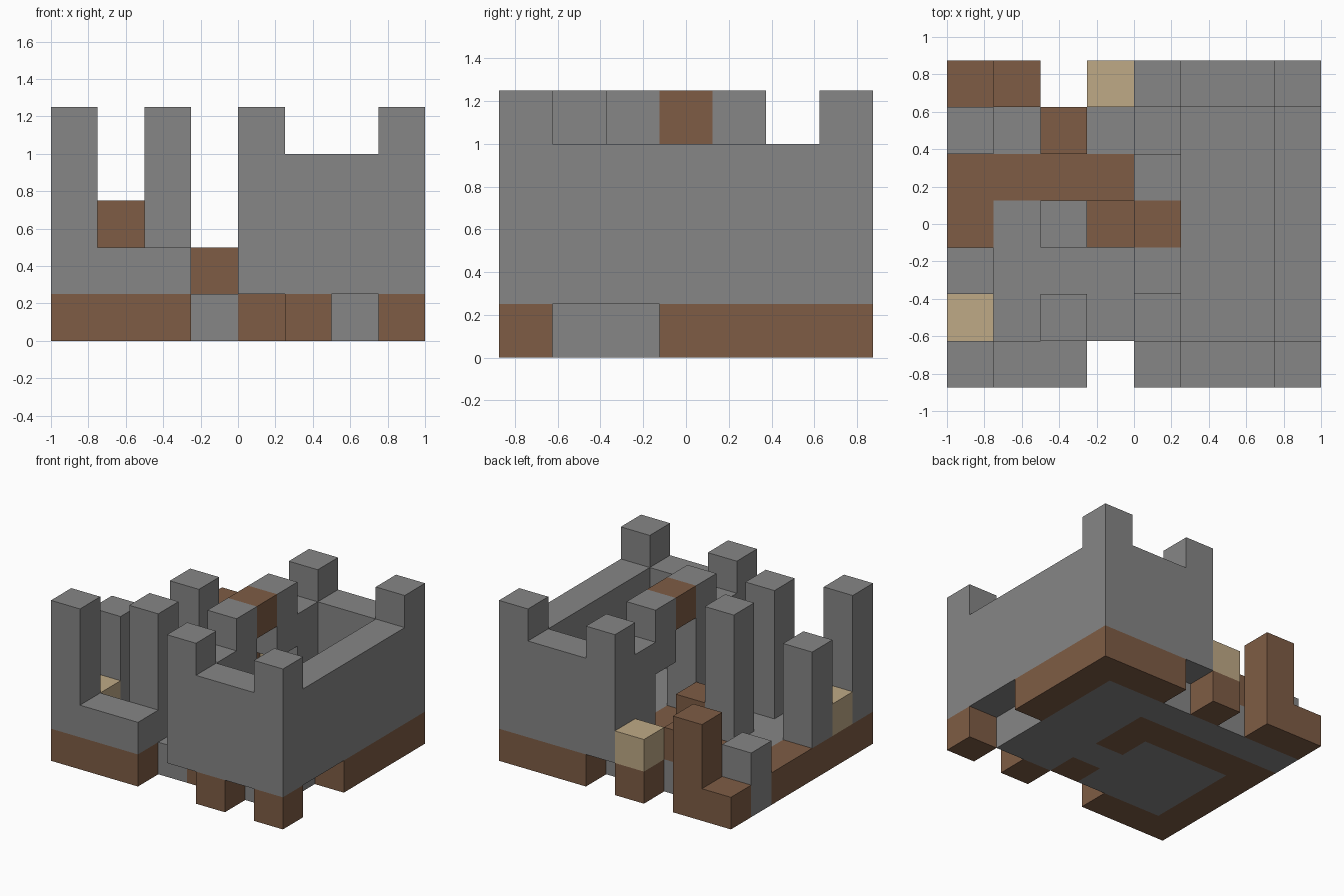
import bpy
import bmesh
from mathutils import Vector

CELL = 0.25
ORIGIN = Vector((-1.0, -0.875, 0.0))

cube = bpy.data.objects.get("Cube")
if cube:
    bpy.data.objects.remove(cube, do_unlink=True)


def make_material(name, rgb):
    mat = bpy.data.materials.new(name)
    mat.use_nodes = True
    mat.diffuse_color = (*rgb, 1)
    mat.node_tree.nodes["Principled BSDF"].inputs["Base Color"].default_value = (*rgb, 1)
    return mat


stone = make_material("grey stone", (0.24, 0.24, 0.24))
earth = make_material("brown earth", (0.21, 0.108, 0.059))
sand = make_material("pale sand", (0.52, 0.40, 0.24))

cells = {}   # cell -> part name
parts = {}   # part name -> material


def block(part, mat, x, y, z):
    """Fill inclusive cell ranges; later blocks replace earlier ones."""
    parts[part] = mat
    spans = [range(a[0], a[-1] + 1) for a in (x, y, z)]
    for i in spans[0]:
        for j in spans[1]:
            for k in spans[2]:
                cells[i, j, k] = part


def carve(x, y, z):
    for i in range(x[0], x[-1] + 1):
        for j in range(y[0], y[-1] + 1):
            for k in range(z[0], z[-1] + 1):
                cells.pop((i, j, k), None)


# Ground slab with brown edging and path
block("floor_slab", stone, (0, 6), (1, 5), (0,))
block("brown_path", earth, (0, 2), (0,), (0,))
block("brown_path", earth, (0,), (0, 4), (0,))
block("brown_path", earth, (0, 4), (4,), (0,))
block("brown_path", earth, (4,), (3,), (0,))
block("brown_path", earth, (4,), (1,), (0,))

# Brown footings under the keep
block("keep_footing", earth, (5, 7), (6,), (0,))
block("keep_footing", earth, (7,), (3, 6), (0,))
for x in (5, 7):
    block("front_footing", earth, (x,), (0,), (0,))

# Keep walls around an open court
for y in (0, 6):
    block("keep_walls", stone, (4, 7), (y,), (1, 3))
for x in (4, 7):
    block("keep_walls", stone, (x,), (0, 6), (1, 3))

# Corner battlements and gate top
for x in (4, 7):
    for y in (0, 6):
        block("corner_battlements", stone, (x,), (y,), (4,))
for y in (2, 4):
    block("gate_battlements", stone, (4,), (y,), (4,))
block("gate_lintel", earth, (4,), (3,), (4,))
carve((4,), (3,), (1, 3))
carve((4,), (4,), (1, 2))

# Ruined outer wall and pillars
block("low_front_wall", stone, (0, 2), (0,), (1,))
block("corner_pillar", stone, (0,), (0,), (1, 4))
block("side_pillar", stone, (0,), (2,), (1, 3))
for y in (1, 3):
    block("yard_pillars", stone, (2,), (y,), (1, 4))
block("back_stub", stone, (0,), (5,), (0, 1))

# Loose brown and sand blocks
block("sand_block_side", sand, (0,), (1,), (1,))
block("back_post_base", earth, (3,), (6,), (0,))
block("sand_block_back", sand, (3,), (6,), (1,))
block("back_step", earth, (0, 1), (6,), (0,))
block("back_step", earth, (1,), (6,), (1, 2))
block("yard_crate", earth, (2,), (5,), (1,))
block("gate_crate", earth, (3,), (3,), (1,))


def build(part, mat):
    """Mesh the exposed faces of a part and merge the flat areas."""
    bm = bmesh.new()
    for cell in [c for c, p in cells.items() if p == part]:
        mid = Vector(cell) + Vector((0.5, 0.5, 0.5))
        for axis in range(3):
            for sign in (-1, 1):
                n = Vector((0, 0, 0))
                n[axis] = sign
                if tuple(int(a + b) for a, b in zip(cell, n)) in cells:
                    continue
                u = Vector((0, 0, 0))
                u[(axis + 1) % 3] = 0.5
                v = n.cross(u)
                corners = (-u - v, u - v, u + v, v - u)
                bm.faces.new([bm.verts.new(ORIGIN + CELL * (mid + n / 2 + c))
                              for c in corners])
    bmesh.ops.remove_doubles(bm, verts=bm.verts[:], dist=0.001)
    bmesh.ops.dissolve_limit(bm, angle_limit=0.01, verts=bm.verts[:], edges=bm.edges[:])
    mesh = bpy.data.meshes.new(part)
    bm.to_mesh(mesh)
    bm.free()
    mesh.materials.append(mat)
    bpy.context.scene.collection.objects.link(bpy.data.objects.new(part, mesh))


for part_name, material in parts.items():
    build(part_name, material)
